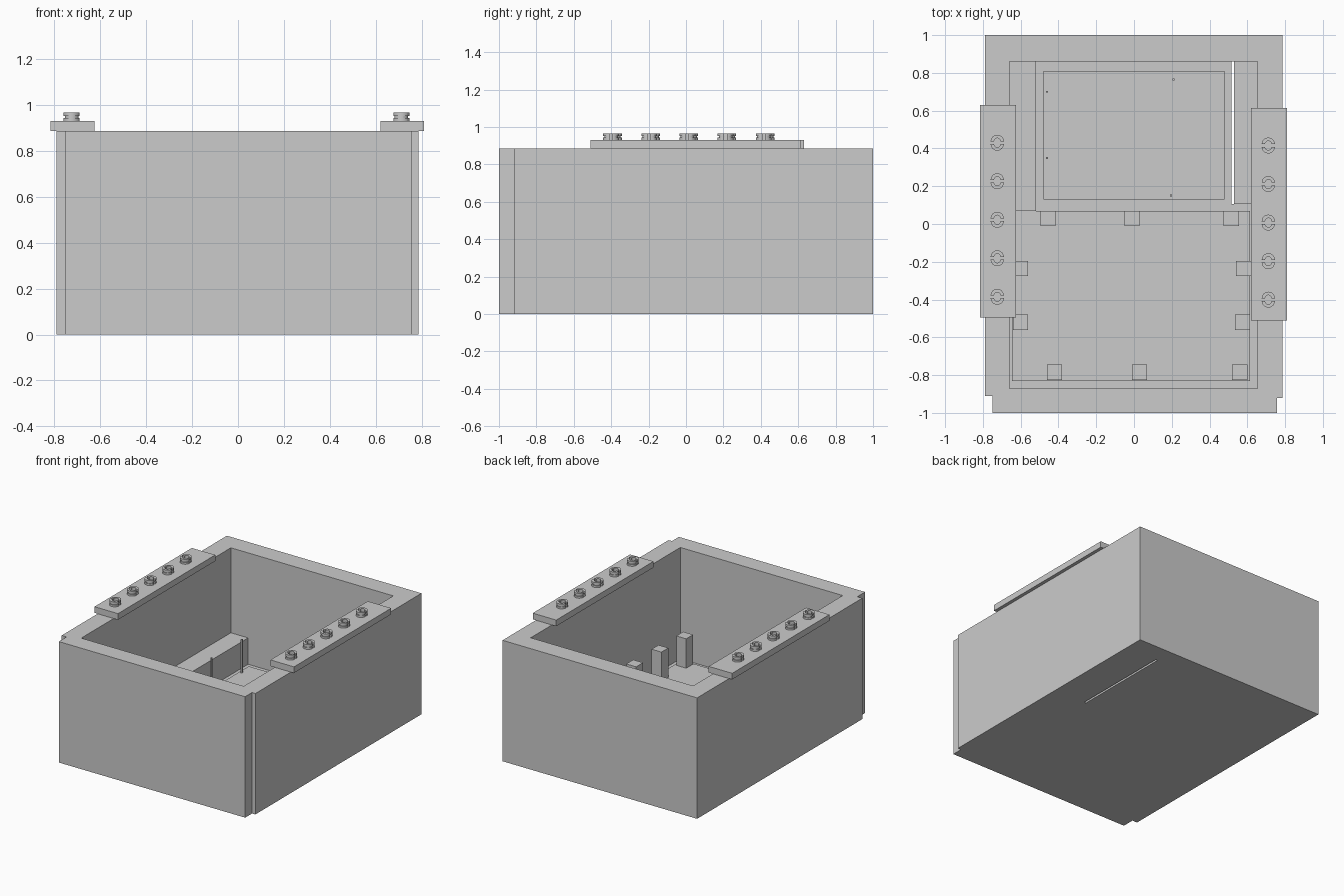
import bpy, bmesh, math

cube = bpy.data.objects.get("Cube")
if cube:
    bpy.data.objects.remove(cube, do_unlink=True)

grey = bpy.data.materials.new("plain_grey")
grey.use_nodes = True
GREY = (0.6, 0.6, 0.6, 1)
grey.diffuse_color = GREY
grey.node_tree.nodes["Principled BSDF"].inputs["Base Color"].default_value = GREY


def finish(name, bm):
    bmesh.ops.recalc_face_normals(bm, faces=bm.faces)
    mesh = bpy.data.meshes.new(name)
    bm.to_mesh(mesh)
    bm.free()
    mesh.materials.append(grey)
    obj = bpy.data.objects.new(name, mesh)
    bpy.context.collection.objects.link(obj)
    return obj


def box(name, x, y, z):
    """Box from three (low, high) ranges."""
    bm = bmesh.new()
    bmesh.ops.create_cube(bm, size=1)
    for v in bm.verts:
        v.co = [lo + (c + 0.5) * (hi - lo) for c, (lo, hi) in zip(v.co, (x, y, z))]
    return finish(name, bm)


def half_ring(bm, cx, cy, side, inner, outer, z0, z1, steps=12):
    """Half of a flat ring, extruded upward; side is +1 or -1 along y."""
    arc = [math.pi * i / steps for i in range(steps + 1)]
    path = [(outer, a) for a in arc] + [(inner, a) for a in reversed(arc)]
    verts = [bm.verts.new((cx + r * math.cos(a), cy + side * r * math.sin(a), z0))
             for r, a in path]
    face = bm.faces.new(verts)
    top = bmesh.ops.extrude_face_region(bm, geom=[face])["geom"]
    moved = [g for g in top if isinstance(g, bmesh.types.BMVert)]
    bmesh.ops.translate(bm, verts=moved, vec=(0, 0, z1 - z0))


def stud(name, cx, cy):
    """Split ring head with a narrow waist."""
    bm = bmesh.new()
    for side in (1, -1):
        y = cy + side * 0.007
        half_ring(bm, cx, y, side, 0.017, 0.035, RAIL_TOP, 0.943)
        half_ring(bm, cx, y, side, 0.017, 0.029, 0.943, 0.951)
        half_ring(bm, cx, y, side, 0.017, 0.035, 0.951, 0.966)
    return finish(name, bm)


WALL_TOP = 0.885
RAIL_TOP = 0.93
FLOOR = 0.07
TRAY = 0.085
SHELF = 0.263

# Outer walls
height = (0, WALL_TOP)
box("front_wall", (-0.75, 0.758), (-1, -0.87), height)
box("back_wall", (-0.66, 0.655), (0.86, 1), height)
box("right_wall", (-0.79, -0.66), (-0.91, 1), height)
box("left_wall", (0.655, 0.785), (-0.92, 1), height)

# Floor, leaving an open slot beside the left shelf
box("front_floor", (-0.66, 0.655), (-0.87, 0.105), (0, FLOOR))
box("back_floor", (-0.66, 0.515), (0.105, 0.86), (0, FLOOR))
box("front_tray", (-0.645, 0.615), (-0.83, 0.07), (FLOOR, TRAY))
box("back_tray", (-0.48, 0.48), (0.13, 0.81), (FLOOR, TRAY))

# Side shelves
box("right_shelf", (-0.66, -0.52), (0.07, 0.86), (FLOOR, SHELF))
box("left_shelf", (0.53, 0.655), (0.105, 0.86), (0, SHELF))

# Square posts around the front tray
posts = [(-0.455, 0.03), (-0.01, 0.03), (0.515, 0.03),
         (-0.6, -0.235), (0.58, -0.235), (-0.6, -0.52), (0.575, -0.52),
         (-0.42, -0.785), (0.03, -0.785), (0.56, -0.785)]
for i, (x, y) in enumerate(posts):
    box(f"post_{i + 1}", (x - 0.04, x + 0.04), (y - 0.04, y + 0.04), (FLOOR, 0.3))

# Thin pins on the back tray
for i, (x, y) in enumerate([(-0.46, 0.7), (-0.46, 0.35), (0.21, 0.765), (0.195, 0.15)]):
    box(f"pin_{i + 1}", (x - 0.005, x + 0.005), (y - 0.005, y + 0.005), (TRAY, 0.33))

# Top rails with their studs
for side, x, y in (("right", -0.72, 0.0675), ("left", 0.715, 0.0525)):
    box(f"{side}_rail", (x - 0.095, x + 0.095), (y - 0.5625, y + 0.5625), (WALL_TOP, RAIL_TOP))
    for i in range(5):
        stud(f"{side}_stud_{i + 1}", x - 0.004, y - 0.045 + (2 - i) * 0.204)
